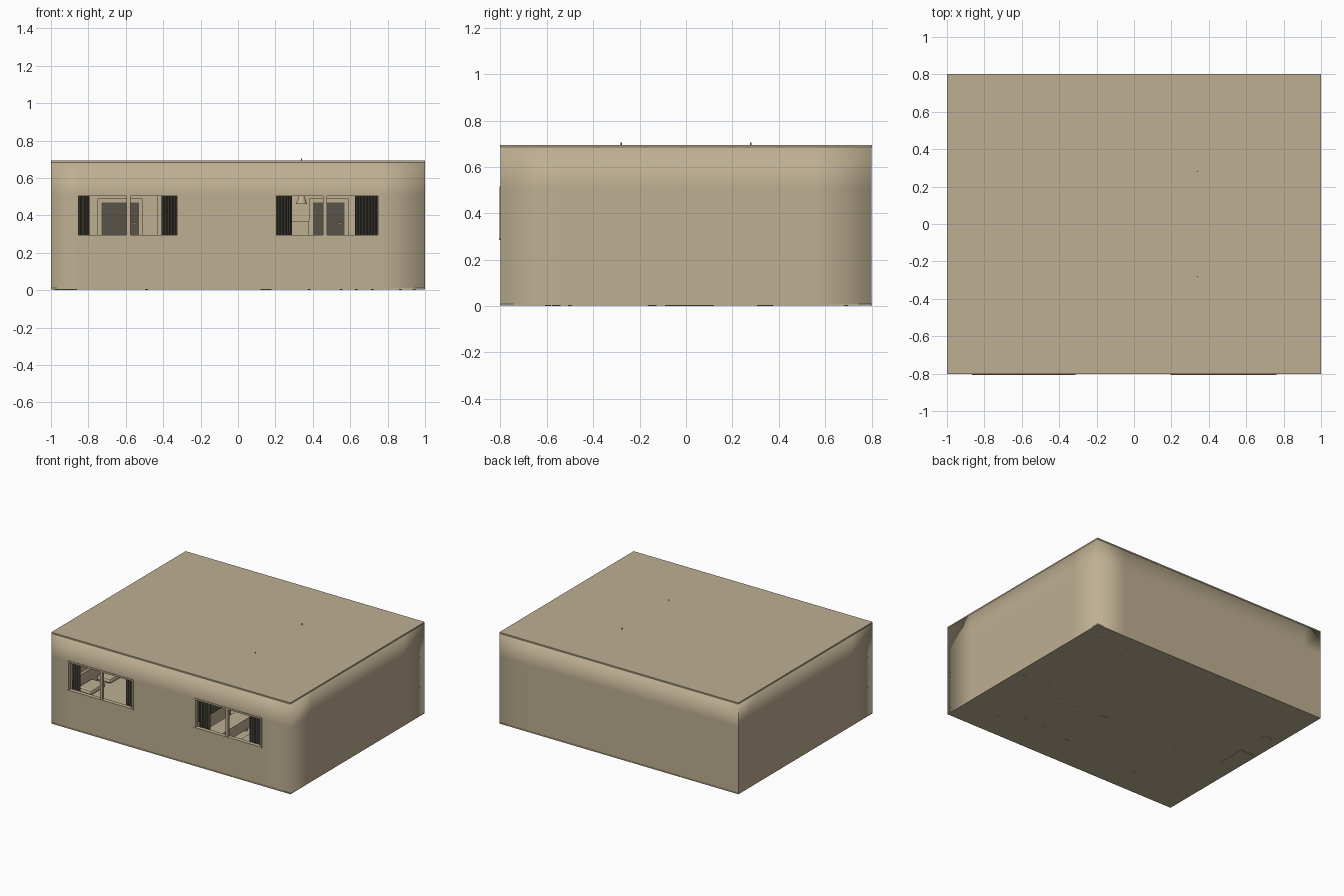
import bpy, bmesh, math

if "Cube" in bpy.data.objects:
    bpy.data.objects.remove(bpy.data.objects["Cube"])

def material(name, rgb):
    m = bpy.data.materials.new(name)
    m.diffuse_color = (*rgb, 1)
    m.use_nodes = True
    m.node_tree.nodes["Principled BSDF"].inputs["Base Color"].default_value = m.diffuse_color
    return m

TAN = material("tan plaster", (0.515, 0.43, 0.287))
DARK = material("dark brown", (0.10, 0.088, 0.065))

def finish(name, bm, mat=TAN):
    me = bpy.data.meshes.new(name)
    bm.to_mesh(me)
    bm.free()
    me.materials.append(mat)
    ob = bpy.data.objects.new(name, me)
    bpy.context.collection.objects.link(ob)
    return ob

def box(name, x0, x1, y0, y1, z0, z1, mat=TAN, bevel=0):
    bm = bmesh.new()
    bmesh.ops.create_cube(bm, size=1)
    for v in bm.verts:
        v.co = ((x0 + x1) / 2 + v.co.x * (x1 - x0),
                (y0 + y1) / 2 + v.co.y * (y1 - y0),
                (z0 + z1) / 2 + v.co.z * (z1 - z0))
    if bevel:
        bmesh.ops.bevel(bm, geom=bm.edges[:], offset=bevel, segments=2,
                        profile=0.5, affect='EDGES')
    return finish(name, bm, mat)

def tube(name, x, y, z0, z1, r0, r1, mat=TAN, sides=16, sy=1):
    bm = bmesh.new()
    bmesh.ops.create_cone(bm, cap_ends=True, segments=sides, radius1=r0,
                          radius2=r1, depth=z1 - z0)
    for v in bm.verts:
        v.co = (v.co.x + x, v.co.y * sy + y, v.co.z + (z0 + z1) / 2)
    return finish(name, bm, mat)

def legs(name, xs, ys, top, r=0.008):
    for x in xs:
        for y in ys:
            tube(name, x, y, 0, top, r, r, sides=8)

WINDOWS = [(-0.86, -0.32), (0.20, 0.755)]
ZW0, ZW1, TOP = 0.29, 0.51, 0.685

# outer shell: softly shaded walls and ceiling with two window openings
bm = bmesh.new()
xs = [-1, -0.86, -0.32, 0.20, 0.755, 1]
ys = [-0.8, -0.55, 0.55, 0.8]
zs = [0.008, ZW0, ZW1, TOP]

def quad(*pts):
    bm.faces.new([bm.verts.new(p) for p in pts])

for z0, z1 in zip(zs, zs[1:]):
    for a, b in zip(xs, xs[1:]):
        if not ((a, b) in WINDOWS and z0 == ZW0):
            quad((a, -0.8, z0), (b, -0.8, z0), (b, -0.8, z1), (a, -0.8, z1))
        quad((b, 0.8, z0), (a, 0.8, z0), (a, 0.8, z1), (b, 0.8, z1))
    for a, b in zip(ys, ys[1:]):
        quad((1, a, z0), (1, b, z0), (1, b, z1), (1, a, z1))
        quad((-1, b, z0), (-1, a, z0), (-1, a, z1), (-1, b, z1))
for a, b in zip(xs, xs[1:]):
    for c, d in zip(ys, ys[1:]):
        quad((a, c, TOP), (b, c, TOP), (b, d, TOP), (a, d, TOP))
bmesh.ops.remove_doubles(bm, verts=bm.verts[:], dist=1e-5)
for f in bm.faces:
    f.smooth = True
for e in bm.edges:
    back_left = all(v.co.x < -0.99 and v.co.y > 0.79 for v in e.verts)
    e.smooth = not (e.is_boundary or back_left)
shell = finish("outer_walls", bm)
sol = shell.modifiers.new("wall_thickness", 'SOLIDIFY')
sol.thickness, sol.offset = 0.02, -1

# roof and floor slabs
box("roof_slab", -1, 1, -0.802, 0.802, 0.684, 0.694)
box("floor_slab", -1, 1, -0.802, 0.802, 0.003, 0.012)

# inner partitions
box("bathroom_front_wall", -0.98, -0.43, 0.21, 0.23, 0.01, TOP - 0.02)
box("bathroom_side_wall", -0.45, -0.43, 0.23, 0.78, 0.01, TOP - 0.02)
box("middle_wall", -0.08, -0.06, -0.78, 0.0, 0.01, TOP - 0.02)

def curtain(x0, x1):
    bm = bmesh.new()
    n = max(8, int((x1 - x0) / 0.004))
    rows = []
    for z in (0.22, 0.57):
        rows.append([bm.verts.new((x0 + (x1 - x0) * i / n,
                                   -0.755 + 0.012 * math.sin(i * math.pi / 2), z))
                     for i in range(n + 1)])
    for i in range(n):
        bm.faces.new((rows[0][i], rows[0][i + 1], rows[1][i + 1], rows[1][i]))
    finish("curtain", bm, DARK)

# window frames, sills, mullions, curtains and rods
for (a, b), left, right, mid in zip(WINDOWS, (0.065, 0.09), (0.09, 0.13), (-0.585, 0.465)):
    t = 0.012
    for x in (a, b):
        box("window_jamb", x - t / 2, x + t / 2, -0.804, -0.775, ZW0, ZW1)
    box("window_head", a, b, -0.804, -0.775, ZW1 - t / 2, ZW1 + t / 2)
    box("window_sill", a - 0.006, b + 0.006, -0.806, -0.775, ZW0 - t / 2, ZW0 + t / 2)
    box("window_mullion", mid - 0.01, mid + 0.01, -0.798, -0.782, ZW0, ZW1)
    curtain(a + 0.006, a + left)
    curtain(b - right, b - 0.006)
    box("curtain_rod", a - 0.03, b + 0.03, -0.758, -0.752, 0.567, 0.573)

def door(x0, x1, y, z1):
    box("door_leaf", x0, x1, y - 0.008, y, 0.012, z1, DARK)
    for x in (x0 - 0.02, x1):
        box("door_jamb", x, x + 0.02, y - 0.014, y, 0.012, z1 + 0.02)
    box("door_head", x0, x1, y - 0.014, y, z1, z1 + 0.02)
    box("door_handle", x1 - 0.04, x1 - 0.012, y - 0.025, y - 0.008, 0.355, 0.362)

# bathroom door and entrance door
door(-0.73, -0.53, 0.21, 0.47)
door(0.40, 0.57, 0.78, 0.47)

# bed with headboard and pillows
legs("bed_leg", (-0.965, -0.49), (-0.59, -0.14), 0.06)
box("bed_base", -0.97, -0.48, -0.60, -0.13, 0.05, 0.10)
box("mattress", -0.96, -0.48, -0.595, -0.135, 0.10, 0.165, bevel=0.02)
box("headboard", -0.98, -0.96, -0.61, -0.12, 0.03, 0.27)
for y in (-0.48, -0.25):
    box("pillow", -0.95, -0.83, y - 0.09, y + 0.09, 0.165, 0.205, bevel=0.018)

# nightstand with lamp
box("nightstand", -0.98, -0.86, -0.09, 0.12, 0.0, 0.14)
tube("bedside_lamp_stem", -0.92, 0.015, 0.14, 0.22, 0.008, 0.008)
tube("bedside_lamp_shade", -0.92, 0.015, 0.21, 0.27, 0.045, 0.028)

# toilet in the bathroom
tube("toilet_bowl", -0.90, 0.34, 0.0, 0.13, 0.04, 0.06, sy=0.85)
box("toilet_tank", -0.98, -0.94, 0.28, 0.40, 0.10, 0.24)

# sofa along the right wall
legs("sofa_leg", (0.72, 0.94), (-0.60, -0.05), 0.05)
box("sofa_seat", 0.70, 0.97, -0.62, -0.03, 0.04, 0.13, bevel=0.015)
box("sofa_back", 0.90, 0.97, -0.62, -0.03, 0.12, 0.27, bevel=0.015)
for y in (-0.65, -0.05):
    box("sofa_arm", 0.70, 0.97, y, y + 0.05, 0.04, 0.19, bevel=0.012)

# coffee table
legs("coffee_table_leg", (0.38, 0.55), (-0.50, -0.15), 0.11)
box("coffee_table_top", 0.36, 0.57, -0.52, -0.13, 0.11, 0.125)

# media stand with screen
for y in (-0.56, -0.145):
    tube("media_stand_foot", 0.15, y, 0, 0.05, 0.03, 0.03, sy=0.6)
box("media_stand", 0.08, 0.21, -0.62, -0.08, 0.05, 0.13)
box("screen", 0.0, 0.015, -0.58, -0.12, 0.17, 0.42, DARK)

# kitchen counter and tall cabinet at the back
legs("counter_leg", (0.634, 0.87), (0.69,), 0.06)
box("kitchen_counter", 0.62, 0.97, 0.60, 0.78, 0.05, 0.24)
box("cabinet", 0.29, 0.38, 0.64, 0.78, 0.012, 0.37)

# pendant lamps whose rods pass through the roof
for y in (-0.28, 0.28):
    tube("pendant_rod", 0.34, y, 0.50, 0.705, 0.003, 0.003, sides=8)
    tube("pendant_shade", 0.34, y, 0.46, 0.51, 0.03, 0.012)
